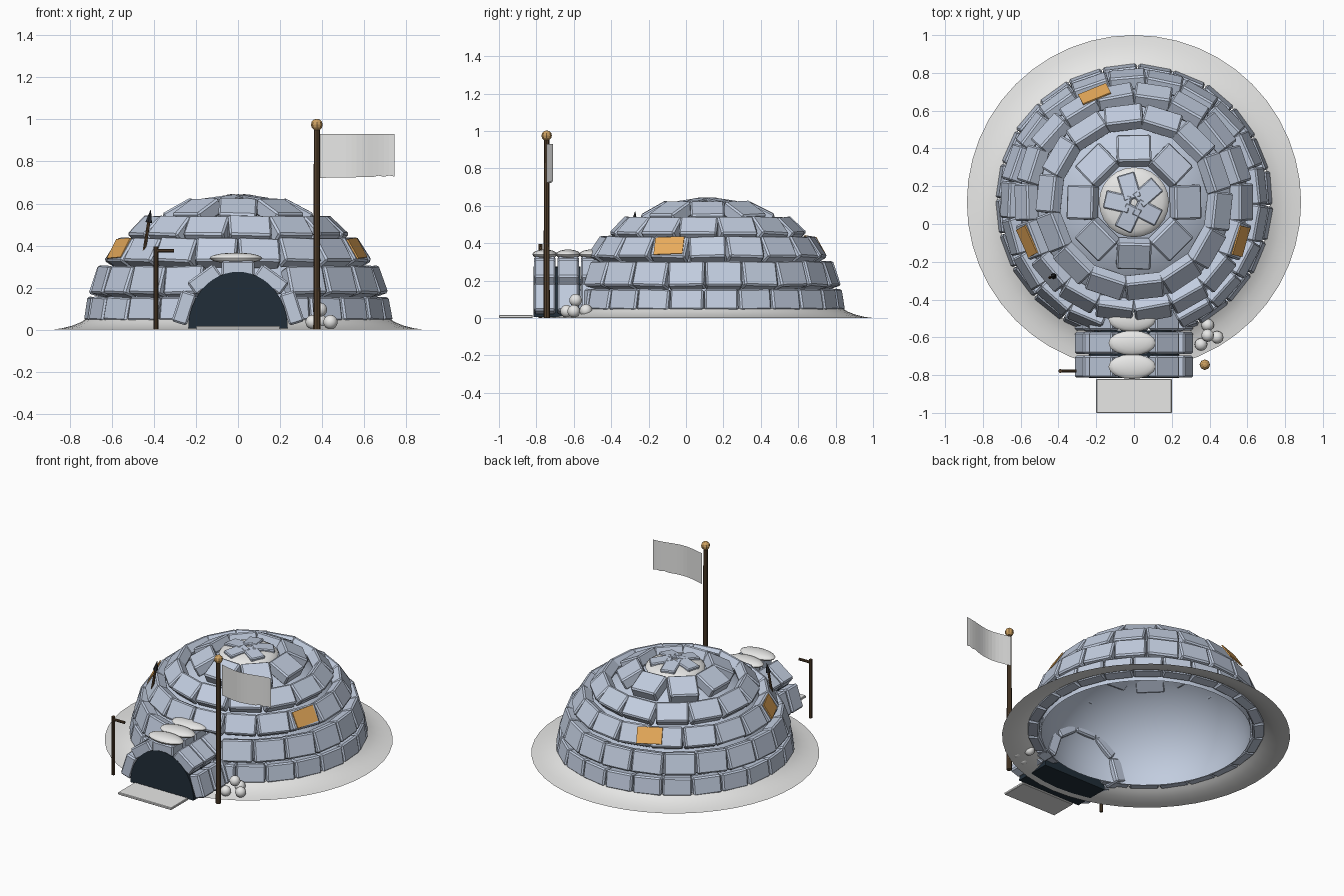
import bpy, bmesh, math, random
from mathutils import Matrix, Vector, Euler

random.seed(4)
if "Cube" in bpy.data.objects:
    bpy.data.objects.remove(bpy.data.objects["Cube"])

CY = 0.115  # dome centre along y


def material(name, rgb):
    m = bpy.data.materials.new(name)
    m.use_nodes = True
    m.diffuse_color = (*rgb, 1)
    m.node_tree.nodes["Principled BSDF"].inputs["Base Color"].default_value = (*rgb, 1)
    return m


ICE = material("blue grey ice", (0.54, 0.61, 0.74))
SNOW = material("white snow", (0.8, 0.8, 0.79))
DARK = material("dark navy", (0.015, 0.027, 0.04))
WOOD = material("brown wood", (0.085, 0.05, 0.025))
GOLD = material("gold", (0.62, 0.36, 0.12))
AMBER = material("amber glow", (0.85, 0.43, 0.11))
IRON = material("dark iron", (0.02, 0.022, 0.026))


def finish(bm, name, mat, smooth=False):
    bmesh.ops.recalc_face_normals(bm, faces=bm.faces)
    me = bpy.data.meshes.new(name)
    bm.to_mesh(me)
    bm.free()
    me.materials.append(mat)
    ob = bpy.data.objects.new(name, me)
    bpy.context.collection.objects.link(ob)
    if smooth:
        bpy.ops.object.select_all(action='DESELECT')
        ob.select_set(True)
        bpy.context.view_layer.objects.active = ob
        bpy.ops.object.shade_smooth_by_angle(angle=math.radians(40))
    return ob


def add_block(bm, matrix, size, bevel=0.009):
    new = bmesh.ops.create_cube(bm, size=1, matrix=matrix @ Matrix.Diagonal((*size, 1)))
    if bevel:
        edges = list({e for v in new["verts"] for e in v.link_edges})
        bmesh.ops.bevel(bm, geom=edges, offset=bevel, segments=1, affect='EDGES')


def dome_frame(angle, elev, r, z):
    """Frame on the dome: x along the ring, y up the slope, z outward."""
    ca, sa, ce, se = math.cos(angle), math.sin(angle), math.cos(elev), math.sin(elev)
    t = Vector((-sa, ca, 0))
    n = Vector((ca * ce, sa * ce, se))
    m = Matrix((t, n.cross(t), n)).transposed().to_4x4()
    m.translation = (r * ca, CY + r * sa, z)
    return m


def box(name, loc, size, mat, bevel=0):
    bm = bmesh.new()
    add_block(bm, Matrix.Translation(loc), size, bevel)
    return finish(bm, name, mat)


def rod(name, a, b, r1, r2, mat, sides=8):
    a, b = Vector(a), Vector(b)
    d = b - a
    m = Matrix.Translation((a + b) / 2) @ d.to_track_quat('Z', 'Y').to_matrix().to_4x4()
    bm = bmesh.new()
    bmesh.ops.create_cone(bm, cap_ends=True, segments=sides, radius1=r1, radius2=r2,
                          depth=d.length, matrix=m)
    return finish(bm, name, mat)


def ball(name, loc, scale, mat, u=16, v=10, smooth=True):
    bm = bmesh.new()
    bmesh.ops.create_uvsphere(bm, u_segments=u, v_segments=v, radius=1,
                              matrix=Matrix.Translation(loc) @ Matrix.Diagonal((*scale, 1)))
    return finish(bm, name, mat, smooth)


def lathe(name, profile, mat, steps=48):
    bm = bmesh.new()
    vs = [bm.verts.new((r, CY, z)) for r, z in profile]
    es = [bm.edges.new(p) for p in zip(vs, vs[1:])]
    bmesh.ops.spin(bm, geom=vs + es, cent=(0, CY, 0), axis=(0, 0, 1),
                   angle=math.tau, steps=steps, use_merge=False)
    bmesh.ops.remove_doubles(bm, verts=bm.verts, dist=1e-4)
    return finish(bm, name, mat, True)


# Snow skirt and inner shell
lathe("snow_skirt", [(0.72, 0.052), (0.75, 0.034), (0.79, 0.018), (0.84, 0.006), (0.885, 0)], SNOW)
lathe("inner_shell", [(0.645 * math.cos(i * math.pi / 28), 0.02 + 0.555 * math.sin(i * math.pi / 28))
                      for i in range(15)], ICE)

# Courses of ice blocks: count, first angle, radius, height, lean, block height, fill
courses = [(24, -9, 0.72, 0.10, 10, 0.115, 0.95),
           (21, -9.7, 0.685, 0.24, 18, 0.14, 0.95),
           (18, 0, 0.60, 0.385, 32, 0.132, 0.94),
           (14, 97, 0.475, 0.50, 45, 0.13, 0.95),
           (8, 0, 0.29, 0.59, 62, 0.158, 0.8)]
THICK = 0.075
for k, (n, first, r, z, lean, high, fill) in enumerate(courses):
    bm = bmesh.new()
    for i in range(n):
        deg = (first + i * 360 / n) % 360
        if k < 2 and abs(deg - 270) < 20:  # leave room for the entrance
            continue
        jitter = Euler([math.radians(random.uniform(-2, 2)) for _ in range(3)]).to_matrix().to_4x4()
        m = dome_frame(math.radians(deg), math.radians(lean), r, z) @ jitter
        add_block(bm, m @ Matrix.Translation((0, 0, -THICK / 2)),
                  (math.tau * r / n * fill, high, THICK))
    finish(bm, f"ice_course_{k + 1}", ICE)

# Crown
ball("crown_snow", (0, CY, 0.585), (0.185, 0.185, 0.045), SNOW, 24, 10)
bm = bmesh.new()
for i in range(5):
    m = dome_frame(math.radians(35 + 72 * i), math.radians(82), 0.085, 0.61)
    add_block(bm, m @ Matrix.Rotation(math.radians(random.uniform(-14, 14)), 4, 'Z'),
              (0.095, 0.14, 0.05), 0.006)
finish(bm, "crown_blocks", ICE)

# Glowing panes set in the third course
for name, deg, out, tilt in (("back", 110, 0.012, 0), ("right", 200, 0.003, 2.5), ("left", 340, 0.003, 2.5)):
    bm = bmesh.new()
    m = dome_frame(math.radians(deg), math.radians(32), 0.60, 0.385)
    m = m @ Euler((math.radians(tilt), math.radians(tilt), 0.07)).to_matrix().to_4x4()
    add_block(bm, m @ Matrix.Translation((0, 0, out)), (0.16, 0.105, 0.008), 0)
    finish(bm, f"window_{name}", AMBER)

# Entrance tunnel: three arches of five blocks, a snow pillow on each
for k, y in enumerate((-0.755, -0.63, -0.505)):
    bm = bmesh.new()
    for i in range(5):
        a = math.radians(18 + 36 * i)
        m = Matrix.Translation((0.27 * math.cos(a), y, 0.02 + 0.27 * math.sin(a)))
        m = m @ Matrix.Rotation(-a, 4, 'Y')
        add_block(bm, m, (0.075, 0.115, 0.155))
    finish(bm, f"entrance_arch_{k + 1}", ICE)
    ball(f"snow_pillow_{k + 1}", (-0.01, y, 0.34), (0.125, 0.066, 0.026), SNOW)

# Dark opening
bm = bmesh.new()
rim = [bm.verts.new((0.237 * math.cos(i * math.pi / 24), -0.815, 0.005 + 0.27 * math.sin(i * math.pi / 24)))
       for i in range(25)]
face = bm.faces.new(rim)
ext = bmesh.ops.extrude_face_region(bm, geom=[face], use_keep_orig=True)
bmesh.ops.translate(bm, vec=(0, 0.25, 0),
                    verts=[g for g in ext["geom"] if isinstance(g, bmesh.types.BMVert)])
finish(bm, "entrance_opening", DARK)
box("entrance_slab", (0, -0.91, 0.008), (0.4, 0.18, 0.016), SNOW, 0.003)

# Flag pole with a waving flag
rod("flag_pole", (0.375, -0.745, 0), (0.375, -0.745, 0.965), 0.017, 0.014, WOOD)
ball("pole_finial", (0.375, -0.745, 0.975), (0.028,) * 3, GOLD, 8, 6, False)
bm = bmesh.new()
cols = []
for i in range(15):
    u = i / 14
    x = 0.385 + 0.36 * u
    y = -0.728 + 0.018 * math.sin(u * 5.2 + 2.6)
    low = 0.722 + (0.006 * (i % 2) if u > 0.7 else 0) + 0.006 * u
    cols.append((bm.verts.new((x, y, low)), bm.verts.new((x, y, 0.93))))
for (a, b), (c, d) in zip(cols, cols[1:]):
    bm.faces.new((a, c, d, b))
finish(bm, "flag", SNOW)

# Lamp post and spear
rod("side_post", (-0.39, -0.778, 0), (-0.39, -0.778, 0.395), 0.011, 0.011, WOOD)
rod("side_post_arm", (-0.395, -0.778, 0.375), (-0.305, -0.778, 0.375), 0.009, 0.009, WOOD)
rod("spear_shaft", (-0.45, -0.285, 0.35), (-0.422, -0.275, 0.53), 0.008, 0.008, WOOD, 6)
rod("spear_tip", (-0.425, -0.276, 0.51), (-0.415, -0.272, 0.57), 0.017, 0.001, IRON, 6)

# Pile of snowballs
for i, p in enumerate(((0.39, -0.535, 0.04), (0.355, -0.638, 0.036),
                       (0.44, -0.6, 0.036), (0.39, -0.59, 0.095))):
    ball(f"snowball_{i + 1}", p, (0.034,) * 3, SNOW, 12, 8)
